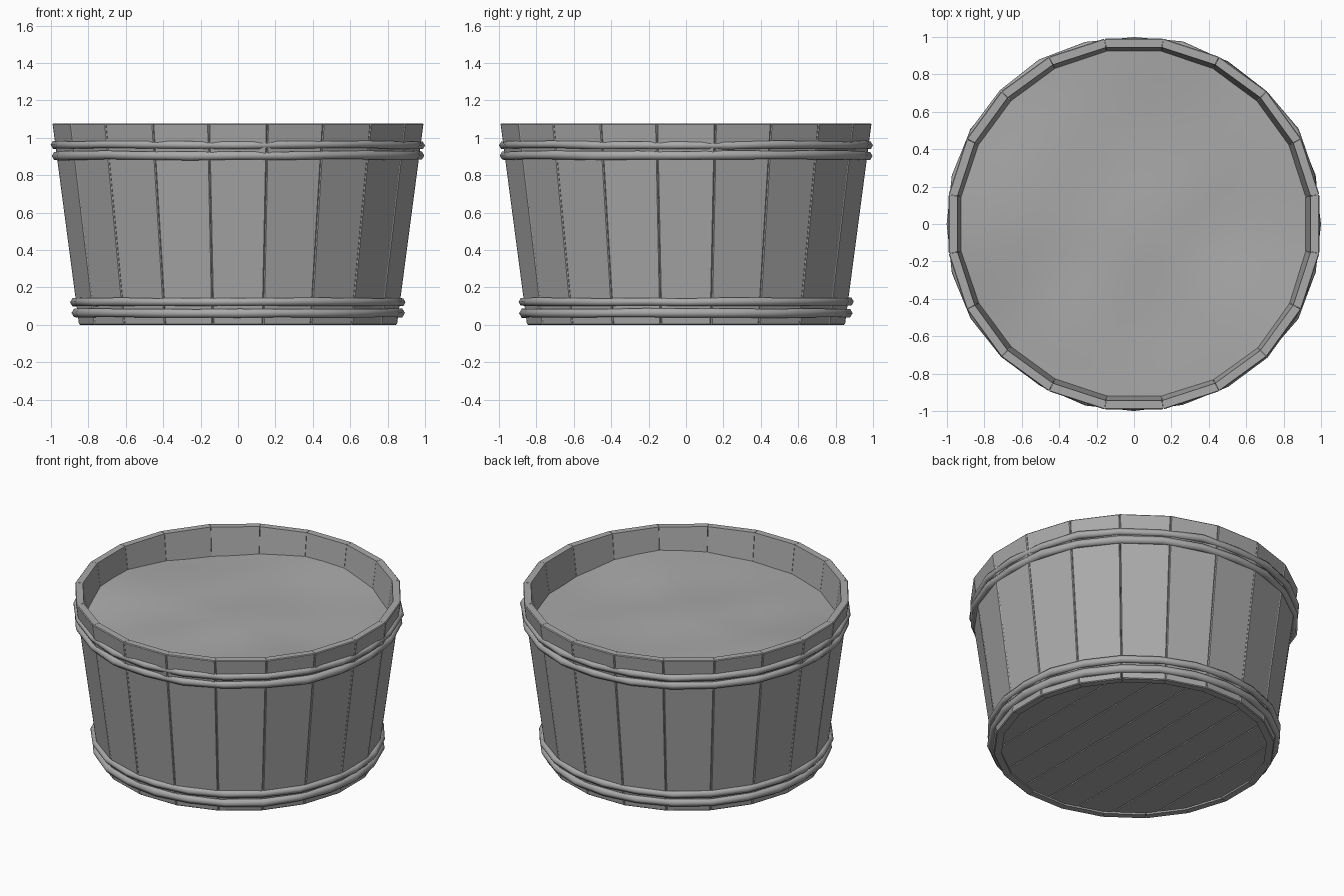
import bpy, bmesh, math, random
from mathutils import Matrix, Vector

random.seed(4)
cube = bpy.data.objects.get("Cube")
if cube:
    bpy.data.objects.remove(cube, do_unlink=True)

grey = bpy.data.materials.new("weathered grey")
grey.use_nodes = True
colour = (0.4, 0.4, 0.4, 1)
grey.diffuse_color = colour
grey.node_tree.nodes["Principled BSDF"].inputs["Base Color"].default_value = colour

STAVES = 20
HEIGHT = 1.077
HALF = math.pi / STAVES


def outer(z):
    """Distance from the axis to the outer stave faces at a height."""
    return 0.85 + (0.992 - 0.85) * z / HEIGHT


def finish(name, bm, smooth=None):
    bmesh.ops.recalc_face_normals(bm, faces=bm.faces)
    mesh = bpy.data.meshes.new(name)
    bm.to_mesh(mesh)
    bm.free()
    mesh.materials.append(grey)
    obj = bpy.data.objects.new(name, mesh)
    bpy.context.collection.objects.link(obj)
    if smooth:
        bpy.ops.object.select_all(action="DESELECT")
        obj.select_set(True)
        bpy.context.view_layer.objects.active = obj
        bpy.ops.object.shade_smooth_by_angle(angle=math.radians(smooth))
    return obj


# Tapered wall staves with softened outer corners and hairline seams
def stave(index):
    bm = bmesh.new()
    bmesh.ops.create_cube(bm, size=1)
    for v in bm.verts:
        z = HEIGHT if v.co.z > 0 else 0
        r = outer(z) if v.co.x > 0 else outer(z) - 0.048
        side = math.copysign(r * math.tan(HALF) - 0.001, v.co.y)
        v.co = (r, side, z)
    front = [e for e in bm.edges if all(v.co.x > outer(v.co.z) - 0.01 for v in e.verts)]
    bmesh.ops.bevel(bm, geom=front, offset=0.005, segments=1, affect="EDGES")
    bm.transform(Matrix.Rotation(index * 2 * HALF, 4, "Z"))
    finish(f"stave_{index + 1}", bm)


for i in range(STAVES):
    stave(i)


# Uneven rope hoops: paired at the rim and at the foot
def hoop(name, z, offset, wobble, thick, segments=24, sides=6):
    bm = bmesh.new()
    rings = []
    for i in range(segments):
        a = 2 * math.pi * i / segments
        r = outer(z) + offset + wobble * random.random() * abs(math.sin(2 * a))
        dz = random.uniform(-0.2, 0.2) * wobble
        t = thick * random.uniform(0.9, 1.05)
        ring = []
        for j in range(sides):
            b = 2 * math.pi * j / sides
            d = r + t * math.cos(b)
            ring.append(bm.verts.new((d * math.cos(a), d * math.sin(a),
                                      z + dz + t * math.sin(b))))
        rings.append(ring)
    for i in range(segments):
        p, q = rings[i], rings[(i + 1) % segments]
        for j in range(sides):
            k = (j + 1) % sides
            bm.faces.new((p[j], q[j], q[k], p[k]))
    finish(name, bm, 65)


hoop("upper_rim_hoop", 0.962, 0.0, 0.020, 0.024)
hoop("lower_rim_hoop", 0.905, 0.002, 0.018, 0.027)
hoop("upper_foot_hoop", 0.122, 0.006, 0.010, 0.025)
hoop("lower_foot_hoop", 0.063, 0.006, 0.010, 0.027)


# Lumpy filling: edge heights every eighth turn, starting at +x, blend to the middle
EDGE = (0.875, 0.88, 0.93, 0.89, 0.93, 0.87, 0.89, 0.93)


def mound(x, y):
    turn = math.atan2(y, x) / math.tau % 1 * len(EDGE)
    k, t = int(turn), turn % 1
    t = t * t * (3 - 2 * t)
    edge = EDGE[k % len(EDGE)] * (1 - t) + EDGE[(k + 1) % len(EDGE)] * t
    blend = min(1, (x * x + y * y) / 0.85)
    lumps = 0.012 * math.sin(6 * x + 1) * math.cos(5 * y - x)
    return 0.905 * (1 - blend) + edge * blend + lumps * (1 - blend)


bm = bmesh.new()
RINGS, SPOKES = 12, 40
centre = bm.verts.new((0, 0, mound(0, 0)))
previous = None
for k in range(1, RINGS + 1):
    r = 0.94 * k / RINGS
    ring = []
    for i in range(SPOKES):
        a = 2 * math.pi * i / SPOKES
        x, y = r * math.cos(a), r * math.sin(a)
        ring.append(bm.verts.new((x, y, mound(x, y))))
    for i in range(SPOKES):
        n = (i + 1) % SPOKES
        if previous:
            bm.faces.new((previous[i], ring[i], ring[n], previous[n]))
        else:
            bm.faces.new((centre, ring[i], ring[n]))
    previous = ring
filling = finish("filling", bm, 60)
if filling.data.polygons[0].normal.z < 0:
    filling.data.flip_normals()


# Floor boards cut from a disc, with narrow seams between them
BOARDS, FLOOR_R, GAP = 8, 0.83, 0.004
width = 2 * FLOOR_R / BOARDS
for i in range(BOARDS):
    bm = bmesh.new()
    bmesh.ops.create_cone(bm, cap_ends=True, segments=STAVES * 2, radius1=FLOOR_R,
                          radius2=FLOOR_R, depth=0.04,
                          matrix=Matrix.Translation((0, 0, 0.032)))
    left = -FLOOR_R + i * width + GAP
    for x, direction in ((left, -1), (left + width - 2 * GAP, 1)):
        bmesh.ops.bisect_plane(bm, geom=bm.verts[:] + bm.edges[:] + bm.faces[:],
                               plane_co=Vector((x, 0, 0)),
                               plane_no=Vector((direction, 0, 0)),
                               clear_outer=True)
        bmesh.ops.holes_fill(bm, edges=[e for e in bm.edges if e.is_boundary])
    finish(f"floor_board_{i + 1}", bm)
